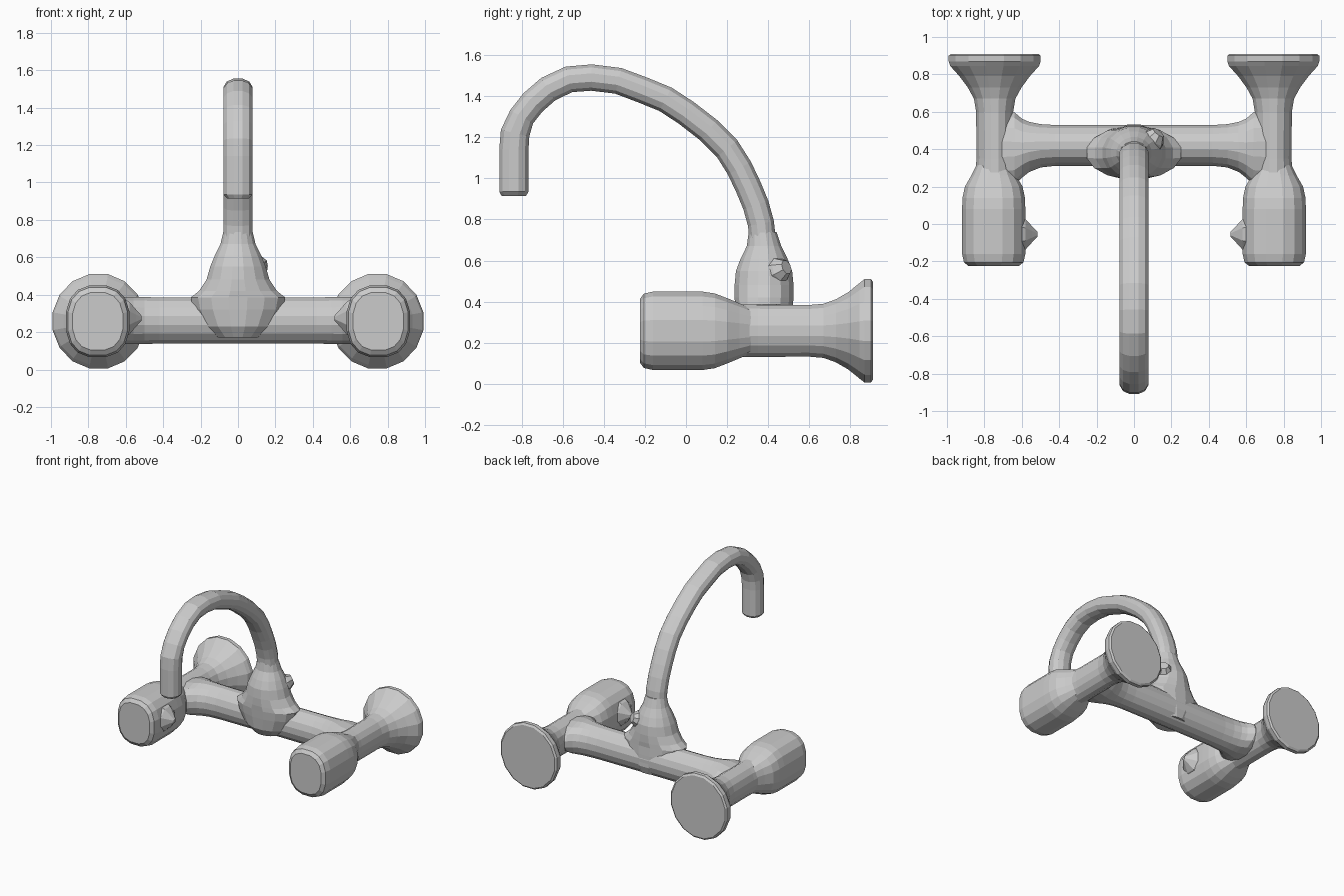
import bpy, bmesh, math
from mathutils import Vector


def loft(name, rings, n=16, p=2.0):
    """Skin a closed solid through rings of (centre, half-axis u, half-axis v)."""
    bm = bmesh.new()
    loops = []
    k = 1 / math.cos(math.pi / n) ** 0.5
    for c, u, v in rings:
        loop = []
        for i in range(n):
            a = 2 * math.pi * (i + 0.5) / n
            ca, sa = math.cos(a), math.sin(a)
            x = math.copysign(abs(ca) ** (2 / p), ca) * k
            y = math.copysign(abs(sa) ** (2 / p), sa) * k
            loop.append(bm.verts.new(Vector(c) + Vector(u) * x + Vector(v) * y))
        loops.append(loop)
    for a, b in zip(loops, loops[1:]):
        for i in range(n):
            j = (i + 1) % n
            bm.faces.new((a[i], a[j], b[j], b[i]))
    bm.faces.new(loops[0])
    bm.faces.new(loops[-1])
    bmesh.ops.recalc_face_normals(bm, faces=bm.faces[:])
    me = bpy.data.meshes.new(name)
    bm.to_mesh(me)
    bm.free()
    ob = bpy.data.objects.new(name, me)
    bpy.context.collection.objects.link(ob)
    return ob


ZC = 0.258  # height of the horizontal pipe axes


def along_y(x, prof):
    return [((x, y, ZC), (rx, 0, 0), (0, 0, rz)) for y, rx, rz in prof]


# profiles (y, half width, half height)
handle = [(-0.225, 0.135, 0.155), (-0.205, 0.16, 0.182), (-0.16, 0.17, 0.192),
          (0.08, 0.17, 0.192), (0.14, 0.168, 0.183), (0.2, 0.155, 0.16),
          (0.26, 0.12, 0.135), (0.32, 0.09, 0.11)]
inlet = [(0.2, 0.09, 0.12), (0.25, 0.105, 0.13), (0.35, 0.098, 0.128),
         (0.6, 0.1, 0.127), (0.67, 0.112, 0.133), (0.73, 0.145, 0.155),
         (0.79, 0.19, 0.19), (0.845, 0.24, 0.235), (0.87, 0.248, 0.255),
         (0.9, 0.248, 0.255), (0.91, 0.235, 0.24)]

for side, s in (("left", -1), ("right", 1)):
    # handle knob, wall inlet with flange
    loft("handle_" + side, along_y(s * 0.75, handle), p=2.5)
    loft("inlet_" + side, along_y(s * 0.745, inlet))
    # small pointed lug on the inner face of the handle
    loft("handle_lug_" + side,
         [((s * x, -0.055, 0.275), (0, r, 0), (0, 0, r * 1.05))
          for x, r in ((0.66, 0.13), (0.58, 0.085), (0.545, 0.045), (0.515, 0.012))], n=8)

# crossbar, flaring where it meets both inlets
half = [(0.2, 0.42, 0.11, 0.124), (0.42, 0.42, 0.11, 0.125), (0.5, 0.418, 0.117, 0.126),
        (0.56, 0.412, 0.135, 0.127), (0.6, 0.405, 0.16, 0.127),
        (0.64, 0.4, 0.2, 0.122), (0.72, 0.4, 0.21, 0.11)]
bar = [(-x, y, ry, rz) for x, y, ry, rz in reversed(half)] + half
loft("crossbar", [((x, y, ZC + 0.004), (0, ry, 0), (0, 0, rz)) for x, y, ry, rz in bar])

# central hub blending the bar into the spout
hub = [(0.17, 0.4, 0.12, 0.11), (0.23, 0.392, 0.19, 0.14), (0.32, 0.385, 0.24, 0.142),
       (0.385, 0.38, 0.255, 0.142), (0.42, 0.38, 0.21, 0.145), (0.48, 0.38, 0.17, 0.145),
       (0.55, 0.38, 0.15, 0.138), (0.61, 0.38, 0.125, 0.115),
       (0.67, 0.38, 0.095, 0.085), (0.74, 0.373, 0.078, 0.068)]
loft("hub", [((0, y, z), (rx, 0, 0), (0, ry, 0)) for z, y, rx, ry in hub])

# small stud on the rear right of the hub
d = Vector((0.55, 0.7, 0.3)).normalized()
e = d.cross(Vector((0, 0, 1))).normalized()
f = d.cross(e)
loft("hub_stud", [(Vector((0.06, 0.4, 0.53)) + d * t, e * r, f * r)
                  for t, r in ((0, 0.08), (0.08, 0.06), (0.12, 0.035))], n=8)

# arched spout swept in the y-z plane
path = [(0.38, 0.6), (0.373, 0.7), (0.365, 0.78), (0.34, 0.87), (0.305, 0.955),
        (0.26, 1.05), (0.2, 1.145), (0.11, 1.235), (0.0, 1.32), (-0.1, 1.385),
        (-0.21, 1.43), (-0.33, 1.475), (-0.46, 1.491), (-0.57, 1.482), (-0.67, 1.435),
        (-0.745, 1.37), (-0.8, 1.3), (-0.832, 1.22), (-0.838, 1.14), (-0.838, 0.935),
        (-0.838, 0.915)]
rings = []
for i, (y, z) in enumerate(path):
    a, b = path[max(i - 1, 0)], path[min(i + 1, len(path) - 1)]
    t = Vector((0, b[0] - a[0], b[1] - a[1])).normalized()
    nrm = Vector((0, -t.z, t.y))
    w = 0.06 if i == len(path) - 1 else 0.079
    r = 0.06 if i == len(path) - 1 else (0.072 if i > 16 else 0.065)
    rings.append(((0, y, z), (w, 0, 0), nrm * r))
loft("spout", rings, n=12, p=2.3)
